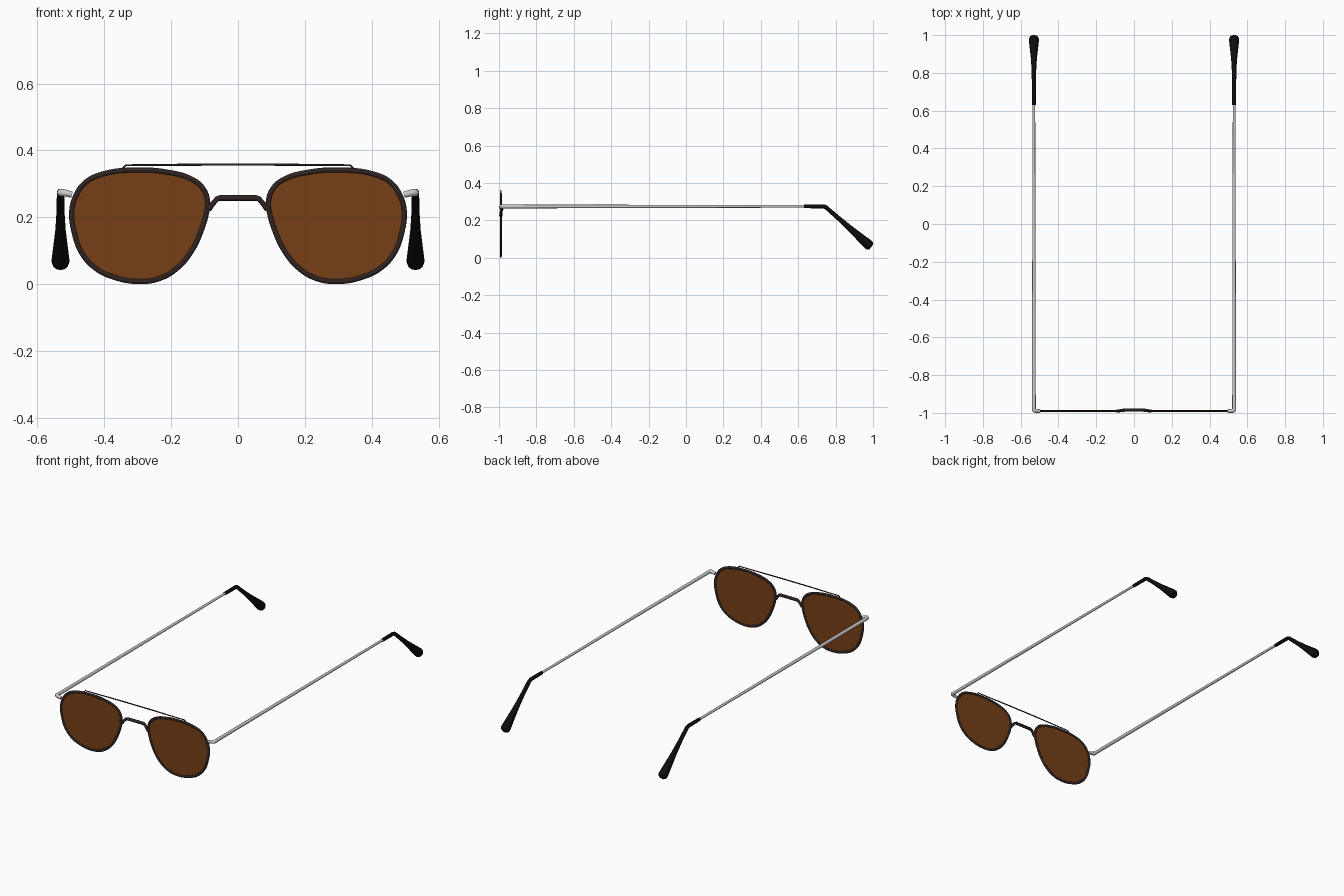
import bpy, math

if "Cube" in bpy.data.objects:
    bpy.data.objects.remove(bpy.data.objects["Cube"])


def material(name, rgb):
    m = bpy.data.materials.new(name)
    m.diffuse_color = (*rgb, 1)
    m.use_nodes = True
    m.node_tree.nodes["Principled BSDF"].inputs["Base Color"].default_value = m.diffuse_color
    return m


BROWN = material("lens_brown", (0.18, 0.05, 0.008))
DARK = material("frame_dark", (0.028, 0.017, 0.017))
BLACK = material("tip_black", (0.004, 0.004, 0.004))


def finish(name, curve, mat, mirror, rotate=False, loc=(0, 0, 0), scale=(1, 1, 1)):
    """Turn a curve into a smooth mesh, optionally mirrored across x = 0."""
    ob = bpy.data.objects.new(name, curve)
    bpy.context.collection.objects.link(ob)
    ob.rotation_euler.x = math.pi / 2 if rotate else 0
    ob.location, ob.scale = loc, scale
    bpy.ops.object.select_all(action='DESELECT')
    ob.select_set(True)
    bpy.context.view_layer.objects.active = ob
    bpy.ops.object.convert(target='MESH')
    ob = bpy.context.object
    bpy.ops.object.transform_apply(location=True, rotation=True, scale=True)
    if mirror:
        ob.modifiers.new("Mirror", 'MIRROR').use_mirror_merge = False
    bpy.ops.object.shade_smooth_by_angle(angle=math.radians(40))
    if mat:
        ob.data.materials.clear()
        ob.data.materials.append(mat)
    return ob


def tube(name, pts, mat=None, mirror=True):
    """Round bar through (x, y, z, radius) points."""
    cu = bpy.data.curves.new(name, 'CURVE')
    cu.dimensions = '3D'
    cu.bevel_depth, cu.bevel_resolution, cu.use_fill_caps = 1, 4, True
    sp = cu.splines.new('POLY')
    sp.points.add(len(pts) - 1)
    for p, (x, y, z, r) in zip(sp.points, pts):
        p.co, p.radius = (x, y, z, 1), r
    return finish(name, cu, mat, mirror)


def outline_curve(name, dims):
    """Closed smooth lens outline, running along the middle of the rim."""
    cu = bpy.data.curves.new(name, 'CURVE')
    cu.dimensions = dims
    cu.resolution_u = 6
    sp = cu.splines.new('BEZIER')
    sp.use_cyclic_u = True
    sp.bezier_points.add(len(OUTLINE) - 1)
    for p, (x, z) in zip(sp.bezier_points, OUTLINE):
        p.co = (0.295 + (x - 0.295) * 0.962, 0.178 + (z - 0.178) * 0.955, 0)
        p.handle_left_type = p.handle_right_type = 'AUTO'
    return cu


OUTLINE = [(.306, .349), (.407, .337), (.461, .311), (.491, .270), (.504, .222),
           (.495, .148), (.473, .090), (.431, .043), (.378, .016), (.294, .001),
           (.228, .012), (.175, .045), (.133, .096), (.104, .157), (.087, .213),
           (.083, .250), (.097, .291), (.133, .321), (.205, .342)]

# Rims: slightly flattened round section
rim = outline_curve("rim", '3D')
rim.bevel_depth, rim.bevel_resolution = 0.008, 3
finish("rim", rim, DARK, True, True, (0, -.99, 0), (1, 1, 0.65))

# Lenses: thin flat panes
lens = outline_curve("lens", '2D')
lens.fill_mode, lens.extrude = 'BOTH', 0.002
finish("lens", lens, BROWN, True, True, (0, -.99, 0))

# Nose bridge between the rims
half = [(.088, -.99, .224, .009), (.078, -.989, .238, .008), (.062, -.987, .256, .008),
        (.052, -.985, .258, .009)]
tube("nose_bridge", [(-x, y, z, r) for x, y, z, r in half] + half[::-1], DARK, False)

# Thin brow bar, a little thicker in the middle
half = [(.345, -.99, .345, .003), (.335, -.99, .356, .003), (.25, -.99, .3565, .003),
        (.10, -.99, .358, .0035)]
tube("brow_bar", [(-x, y, z, r) for x, y, z, r in half] + half[::-1], DARK, False)

# Temple arms with the short hinge turning out of the rim
tube("temple_arm", [(.496, -.990, .268, .009), (.512, -.990, .272, .010),
                    (.524, -.989, .274, .011), (.530, -.983, .274, .011),
                    (.530, -.965, .274, .010), (.530, -.33, .2745, .009),
                    (.530, .66, .275, .007)])

# Ear tips: straight sleeve, bend, flared drop with a rounded end
tube("ear_tip", [(.53, .63, .275, .010), (.53, .733, .275, .011), (.53, .748, .270, .011),
                 (.53, .81, .216, .012), (.53, .87, .163, .0155), (.53, .93, .110, .022),
                 (.53, .965, .079, .026), (.53, .978, .068, .027), (.53, .985, .061, .024),
                 (.53, .990, .057, .015)], BLACK)
